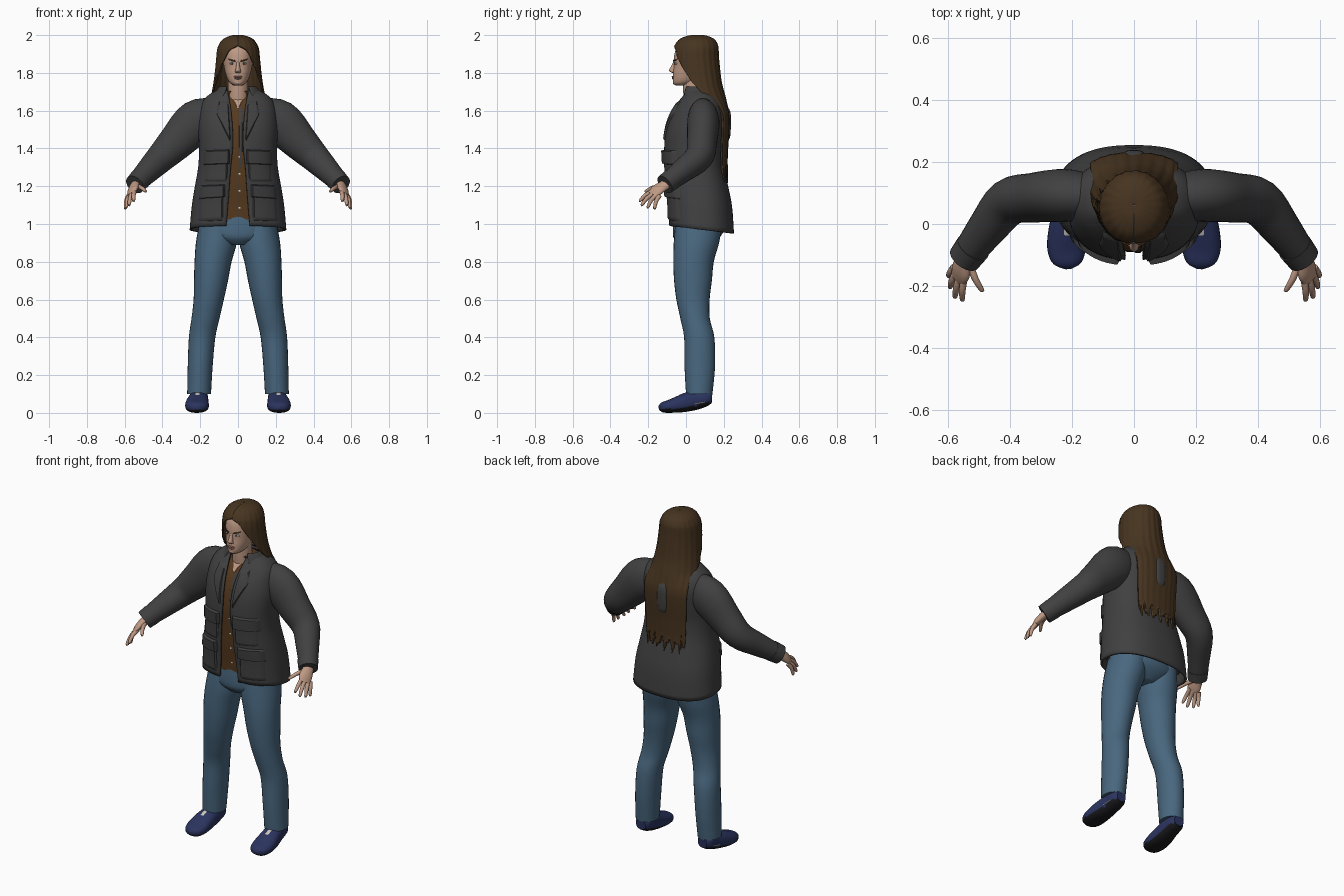
import bpy, bmesh
from math import sin, cos, pi, asin, radians, copysign
from mathutils import Vector
from mathutils.bvhtree import BVHTree

if "Cube" in bpy.data.objects:
    bpy.data.objects.remove(bpy.data.objects["Cube"], do_unlink=True)


def material(name, *rgb):
    m = bpy.data.materials.new(name)
    m.use_nodes = True
    m.diffuse_color = (*rgb, 1)
    m.node_tree.nodes["Principled BSDF"].inputs["Base Color"].default_value = (*rgb, 1)
    return m


SKIN = material("skin", .52, .32, .23)
HAIR = material("brown hair", .062, .034, .014)
JACKET = material("charcoal jacket", .052, .052, .052)
SHIRT = material("rust shirt", .095, .042, .013)
JEANS = material("blue denim", .066, .135, .21)
SHOE = material("navy shoe", .024, .034, .115)
SOLE = material("black sole", .01, .01, .012)
LIGHT = material("off white", .6, .58, .52)
IRIS = material("blue iris", .06, .12, .2)
LIPS = material("lips", .36, .17, .13)


def smooth(rows, k=4):
    """Catmull-Rom interpolation of rows of numbers."""
    out, n = [], len(rows)
    for i in range(n - 1):
        p = [rows[max(0, min(n - 1, i + j))] for j in (-1, 0, 1, 2)]
        for s in range(k):
            t = s / k
            out.append([b + .5 * t * (c - a + t * (2*a - 5*b + 4*c - d + t * (3*(b - c) + d - a)))
                        for a, b, c, d in zip(*p)])
    return out + [list(rows[-1])]


def make(name, verts, faces, mat, thick=0):
    me = bpy.data.meshes.new(name)
    bm = bmesh.new()
    vs = [bm.verts.new(v) for v in verts]
    for f in faces:
        bm.faces.new([vs[i] for i in f])
    bmesh.ops.recalc_face_normals(bm, faces=bm.faces)
    bm.to_mesh(me)
    bm.free()
    me.materials.append(mat)
    ob = bpy.data.objects.new(name, me)
    bpy.context.collection.objects.link(ob)
    bpy.ops.object.select_all(action='DESELECT')
    ob.select_set(True)
    bpy.context.view_layer.objects.active = ob
    bpy.ops.object.shade_smooth_by_angle(angle=radians(50))
    if thick:
        mod = ob.modifiers.new("thickness", 'SOLIDIFY')
        mod.thickness, mod.offset = thick, 0
    return ob


def oval(a, p):
    return [copysign(abs(f(a)) ** (2 / p), f(a)) for f in (sin, cos)]


def tube(name, rows, mat, side=1, flat=False, wide=(1, 0, 0), p=2, n=28):
    """Closed loft through rows of x, y, z, radius across, radius deep."""
    rows = smooth(rows)
    pts = [Vector(r[:3]) for r in rows]
    verts, m = [], len(rows)
    for i, r in enumerate(rows):
        t = Vector((0, 0, 1)) if flat else (pts[min(i + 1, m - 1)] - pts[max(i - 1, 0)]).normalized()
        u = Vector(wide)
        u = (u - t * u.dot(t)).normalized()
        v = t.cross(u)
        for j in range(n):
            s, c = oval(2 * pi * j / n, p)
            q = pts[i] + u * s * r[3] + v * c * r[4]
            verts.append((q.x * side, q.y, q.z))
    faces = [(i*n + j, i*n + (j + 1) % n, (i + 1)*n + (j + 1) % n, (i + 1)*n + j)
             for i in range(m - 1) for j in range(n)]
    faces += [range(n), range((m - 1) * n, m * n)]
    return make(name, verts, faces, mat)


def shell(name, rows, mat, p=2, n=64, ripple=0, shape=lambda z, y, a: z, thick=.01):
    """Open wrap around the back: rows of z, centre y, radius x, radius y, half angle."""
    rows, verts = smooth(rows), []
    for z, cy, rx, ry, half in rows:
        for j in range(n + 1):
            a = half * (2 * j / n - 1)
            s, c = oval(a, p)
            k = 1 + ripple * sin(21 * a)
            verts.append((rx * s * k, cy + ry * c * k, shape(z, ry * c, a)))
    w = n + 1
    faces = [(i*w + j, i*w + j + 1, (i + 1)*w + j + 1, (i + 1)*w + j)
             for i in range(len(rows) - 1) for j in range(n)]
    return make(name, verts, faces, mat, thick)


def plate(name, target, quad, mat, off, side=1, n=12, base=.002):
    """Puffed patch laid on the front of a target; quad holds x, z corners."""
    tree = BVHTree.FromPolygons([v.co for v in target.data.vertices],
                                [p.vertices for p in target.data.polygons])
    a, b, c, d = [Vector((x * side, z)) for x, z in quad]
    verts = []
    for i in range(n + 1):
        for j in range(n + 1):
            q = a.lerp(b, j / n).lerp(d.lerp(c, j / n), i / n)
            hit = tree.ray_cast(Vector((q.x, -1, q.y)), Vector((0, 1, 0)))[0]
            rim = i in (0, n) or j in (0, n)
            verts.append((q.x, (hit.y if hit else 0) - (base if rim else off), q.y))
    w = n + 1
    return make(name, verts, [(i*w + j, i*w + j + 1, (i + 1)*w + j + 1, (i + 1)*w + j)
                              for i in range(n) for j in range(n)], mat)


def ball(name, loc, size, mat):
    rows = [(loc[0], loc[1], loc[2] + size[2] * cos(a), size[0] * sin(a) + 1e-4, size[1] * sin(a) + 1e-4)
            for a in (pi * i / 6 for i in range(7))]
    return tube(name, rows, mat, flat=True, n=16)


# Jacket body: z, front y, back y, half width, half opening
cut = [(.97, -.085, .248, .25, .062), (1.1, -.09, .238, .238, .052), (1.2, -.1, .217, .222, .045),
       (1.3, -.105, .196, .205, .038), (1.4, -.11, .19, .2, .028), (1.5, -.1, .2, .205, .028),
       (1.58, -.075, .205, .2, .034), (1.64, -.04, .185, .185, .042), (1.68, -.01, .155, .15, .05),
       (1.705, 0, .135, .105, .052)]
P = 2.4
jacket = shell("jacket_body", [(z, (f + b) / 2, w, (b - f) / 2, pi - asin((g / w) ** (P / 2)))
                               for z, f, b, w, g in cut], JACKET, p=P, thick=.012,
               shape=lambda z, y, a: z - .12 * y * max(0, (1.2 - z) / .23))
shell("jacket_collar", [(1.66, .07, .135, .1, 2.45), (1.7, .065, .112, .085, 2.5),
                        (1.725, .062, .092, .072, 2.45)], JACKET, thick=.012)

# Shirt inside the opening
shirt = tube("shirt", [(0, (f + b) / 2, max(z, 1.025), w - .02, (b - f) / 2 - .02)
                       for z, f, b, w, g in cut[:-1]] + [(0, .055, 1.705, .07, .062)],
             SHIRT, flat=True, p=P, n=48)
plate("neck_opening", shirt, [(-.04, 1.695), (.04, 1.695), (.005, 1.615), (-.005, 1.615)], SKIN, .006)
plate("inner_placket", shirt, [(.004, 1.6), (.024, 1.63), (.022, 1.3), (.008, 1.3)], JACKET, .004)
for i in range(4):
    plate("shirt_button", shirt, [(.002, 1.36 - i*.09), (.012, 1.36 - i*.09),
                                  (.012, 1.35 - i*.09), (.002, 1.35 - i*.09)], LIGHT, .005, n=3)

# Head and face
tube("neck", [(0, .05, 1.6, .06, .055), (0, .042, 1.68, .054, .056), (0, .04, 1.78, .054, .056)],
     SKIN, flat=True)
head = tube("head", [(0, -.027, 1.733, .02, .028), (0, -.012, 1.745, .04, .055), (0, .008, 1.765, .055, .078),
                     (0, .022, 1.795, .066, .091), (0, .035, 1.83, .074, .1), (0, .043, 1.88, .08, .107),
                     (0, .05, 1.93, .078, .1), (0, .055, 1.97, .05, .06), (0, .055, 1.98, .01, .01)],
            SKIN, flat=True, p=2.15, n=40)
tube("nose", [(0, -.057, 1.868, .007, .006), (0, -.064, 1.84, .009, .012), (0, -.072, 1.815, .014, .018),
              (0, -.068, 1.805, .016, .014), (0, -.064, 1.8, .01, .008)], SKIN, flat=True, n=16)
ball("upper_lip", (0, -.066, 1.78), (.024, .01, .005), LIPS)
ball("lower_lip", (0, -.064, 1.771), (.02, .011, .006), LIPS)
ball("chin", (0, -.05, 1.749), (.024, .02, .014), SKIN)

# Long hair, with ragged ends
shell("long_hair", [(1.995, .06, .002, .002, pi), (1.993, .06, .035, .045, pi), (1.975, .058, .076, .088, pi),
                    (1.945, .055, .098, .109, pi), (1.92, .053, .106, .114, 2.72), (1.88, .052, .11, .117, 2.48),
                    (1.8, .06, .118, .117, 2.1), (1.74, .072, .126, .114, 1.83), (1.68, .09, .137, .112, 1.48),
                    (1.64, .13, .142, .082, 1.26), (1.58, .17, .146, .055, 1.24), (1.5, .175, .144, .05, 1.22),
                    (1.4, .172, .14, .046, 1.2), (1.3, .175, .136, .04, 1.2), (1.26, .18, .132, .038, 1.18)],
      HAIR, n=96, ripple=.012, thick=.01,
      shape=lambda z, y, a: z + max(0, 1.36 - z) * (.3 * sin(17 * a) + .2 * sin(31 * a)))
# Jacket cloth showing through the hair
tube("back_pleat", [(0, .212, 1.44, .012, .01), (0, .217, 1.47, .03, .018), (0, .219, 1.58, .032, .018),
                    (0, .21, 1.62, .018, .012)], JACKET, flat=True, p=3)

# Hips
tube("jeans_hips", [(0, .065, 1.05, .19, .13), (0, .065, .97, .212, .135), (0, .055, .925, .17, .12),
                    (0, .05, .89, .07, .085)], JEANS, flat=True, n=40)

for side, tag in ((1, "left_"), (-1, "right_")):
    # Face details
    ball(tag + "eye", (.031 * side, -.05, 1.85), (.014, .011, .006), LIGHT)
    ball(tag + "iris", (.03 * side, -.058, 1.85), (.005, .005, .005), IRIS)
    plate(tag + "eyebrow", head, [(.012, 1.866), (.052, 1.875), (.05, 1.868), (.012, 1.857)],
          HAIR, .007, side, n=6)

    # Jacket front: lapels and flapped pockets
    plate(tag + "lapel", jacket, [(.036, 1.42), (.115, 1.585), (.1, 1.655), (.052, 1.66)], JACKET, .016, side)
    plate(tag + "chest_pocket", jacket, [(.05, 1.35), (.18, 1.35), (.182, 1.22), (.055, 1.22)],
          JACKET, .014, side)
    plate(tag + "chest_flap", jacket, [(.042, 1.395), (.186, 1.39), (.19, 1.31), (.042, 1.315)],
          JACKET, .024, side)
    plate(tag + "hip_pocket", jacket, [(.075, 1.17), (.205, 1.17), (.215, 1.01), (.075, 1.015)],
          JACKET, .016, side)
    plate(tag + "hip_flap", jacket, [(.068, 1.21), (.205, 1.205), (.212, 1.13), (.066, 1.14)],
          JACKET, .026, side)

    # Sleeve and cuff
    tube(tag + "sleeve", [(.12, .085, 1.565, .07, .1), (.22, .092, 1.54, .085, .116), (.32, .085, 1.44, .08, .098),
                          (.402, .07, 1.357, .075, .08), (.47, -.01, 1.288, .063, .066),
                          (.538, -.1, 1.218, .05, .052)], JACKET, side, wide=(0, 1, 0))
    tube(tag + "cuff", [(.518, -.075, 1.238, .057, .058), (.546, -.112, 1.209, .053, .054)],
         JACKET, side, wide=(0, 1, 0))

    # Hand
    across = (.6, .65, -.4)
    tube(tag + "palm", [(.535, -.09, 1.22, .03, .024), (.55, -.125, 1.198, .033, .021),
                        (.558, -.155, 1.178, .038, .018), (.568, -.178, 1.155, .03, .01)],
         SKIN, side, wide=across, n=20)
    for finger, knuckle, tip in (("index", (.546, -.17, 1.175), (.553, -.248, 1.12)),
                                 ("middle", (.56, -.165, 1.165), (.577, -.238, 1.098)),
                                 ("ring", (.573, -.155, 1.155), (.593, -.205, 1.085)),
                                 ("little", (.58, -.14, 1.15), (.598, -.168, 1.08)),
                                 ("thumb", (.53, -.125, 1.2), (.487, -.218, 1.172))):
        a, b = Vector(knuckle), Vector(tip)
        mid = a.lerp(b, .5) + Vector((.003, -.004, .006))
        tube(tag + finger + "_finger", [(*a, .012, .012), (*mid, .011, .011), (*a.lerp(b, .93), .008, .008),
                                        (*b, .003, .003)], SKIN, side, wide=across, n=12)

    # Jeans leg
    tube(tag + "jeans_leg", [(.105, .068, 1.0, .1, .125), (.115, .055, .9, .108, .12), (.132, .04, .8, .098, .107),
                             (.143, .037, .7, .09, .1), (.155, .037, .6, .08, .088), (.172, .048, .5, .074, .078),
                             (.19, .07, .4, .07, .08), (.2, .073, .25, .066, .081),
                             (.206, .07, .1, .063, .07)], JEANS, side, flat=True)

    # Shoe, black underneath
    shoe = tube(tag + "shoe", [(.213, -.144, .026, .012, .01), (.214, -.125, .029, .046, .027),
                               (.217, -.08, .036, .062, .036), (.215, -.02, .05, .06, .047),
                               (.208, .05, .068, .051, .052), (.206, .11, .078, .046, .042),
                               (.205, .137, .078, .03, .028)], SHOE, side, p=2.4)
    shoe.data.materials.append(SOLE)
    for face in shoe.data.polygons:
        face.material_index = int(face.normal.z < -.45)
    plate(tag + "shoe_tab", shoe, [(.205, .108), (.225, .108), (.225, .094), (.205, .094)], LIGHT, .006, side, n=3)
    tube(tag + "shoe_trim", [(.262, -.01, .034, .003, .003), (.257, .04, .046, .003, .003),
                             (.25, .1, .058, .003, .003)], LIGHT, side, n=8)
